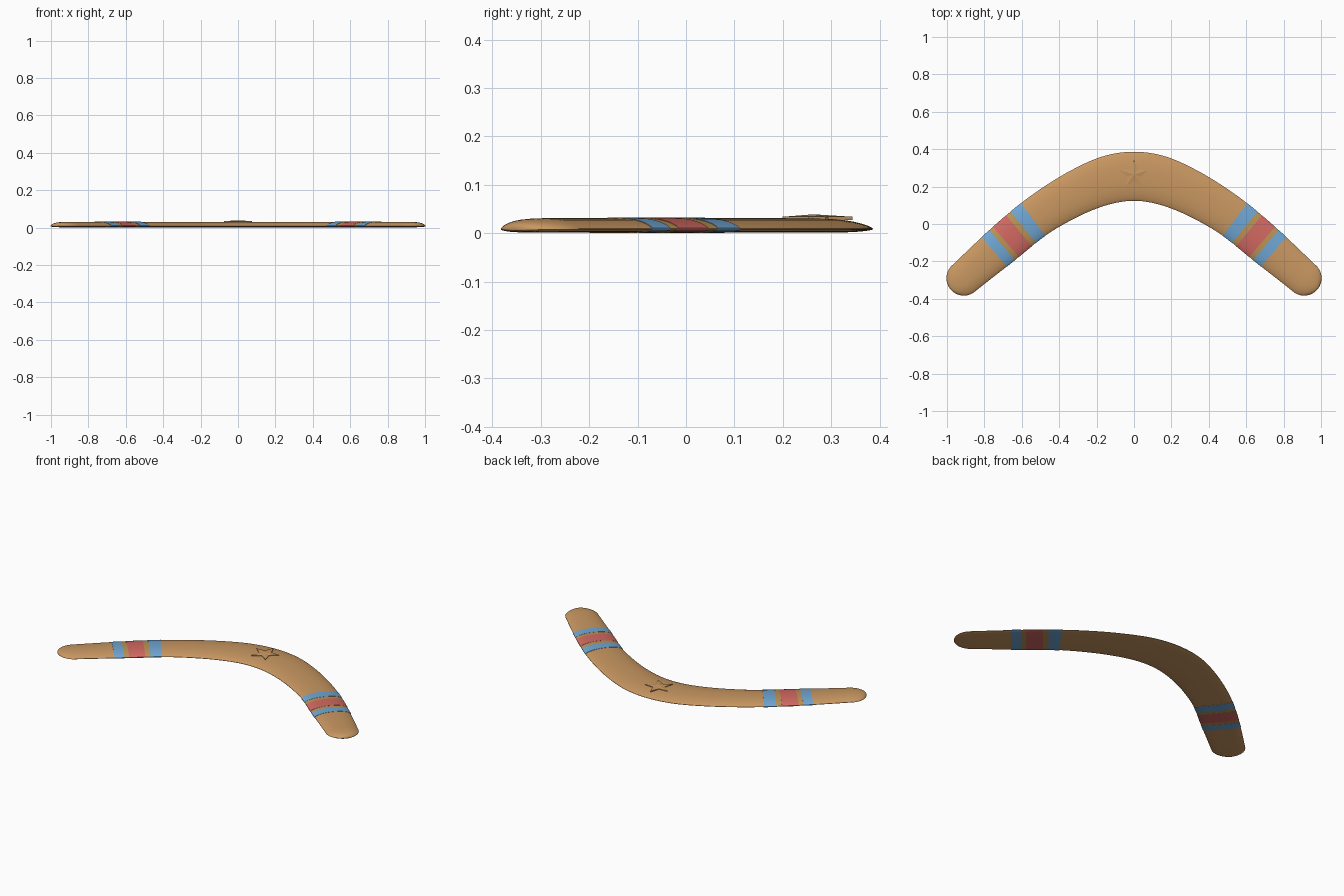
import bpy, bmesh, math
from mathutils import Vector

if "Cube" in bpy.data.objects:
    bpy.data.objects.remove(bpy.data.objects["Cube"])


def material(name, rgb):
    m = bpy.data.materials.new(name)
    m.diffuse_color = (*rgb, 1)
    m.use_nodes = True
    m.node_tree.nodes["Principled BSDF"].inputs["Base Color"].default_value = m.diffuse_color
    return m


wood = material("warm wood", (0.58, 0.31, 0.12))
blue = material("sky blue", (0.16, 0.38, 0.65))
red = material("coral red", (0.64, 0.14, 0.12))
gold = material("ochre", (0.50, 0.29, 0.09))
MATS = [wood, blue, red, gold]

# Centre line of one arm: x, y, half width (the other arm mirrors it)
PATH = [(-.13, .238, .129), (0, .255, .131), (.13, .238, .129), (.27, .185, .121),
        (.41, .11, .114), (.545, .02, .108), (.725, -.13, .104), (.91, -.29, .093),
        (1.09, -.45, .085)]
END = .91
# Painted bands: start x, end x, material index, thickness
BANDS = [(.54, .592, 1, .0012), (.592, .615, 3, .0004), (.615, .685, 2, .0012),
         (.685, .705, 3, .0004), (.705, .747, 1, .0012)]


def sample(x):
    """Smooth interpolation of y and half width along the arm."""
    x = abs(x)
    i = max(k for k in range(1, len(PATH) - 2) if PATH[k][0] <= x or k == 1)
    a, b, c, d = PATH[i - 1:i + 3]
    h = c[0] - b[0]
    t = (x - b[0]) / h
    out = []
    for j in (1, 2):
        m0 = (c[j] - a[j]) / (c[0] - a[0]) * h
        m1 = (d[j] - b[j]) / (d[0] - b[0]) * h
        out.append((2*t**3 - 3*t*t + 1) * b[j] + (t**3 - 2*t*t + t) * m0
                   + (3*t*t - 2*t**3) * c[j] + (t**3 - t*t) * m1)
    return out


def ring(x, f=1.0, push=0.0, raised=0.0):
    """Airfoil cross-section at x; f shrinks it and push moves it for the tips."""
    y, w = sample(x)
    e = .002
    x0, x1 = min(x - e, END - 2*e), min(x + e, END - .0001)
    tan = Vector((x1 - x0, sample(x1)[0] - sample(x0)[0], 0)).normalized()
    nor = Vector((-tan.y, tan.x, 0))
    base = Vector((x, y, 0)) + tan * push
    pts = []
    n = 16
    us = [-math.cos(math.pi * k / n) for k in range(n + 1)]
    prof = lambda u, p, q: max(0, 1 - abs(u) ** p) ** q
    wide = w * f + raised
    g = f ** .7
    for u in us:
        pts.append(base + nor * u * wide
                   + Vector((0, 0, .0095 + (.0215 * prof(u, 2.4, .75) * g) + raised)))
    for u in reversed(us):
        pts.append(base + nor * u * wide
                   + Vector((0, 0, .0075 - (.0063 * prof(u, 4, .8) * g) - raised)))
    return pts


# Rings of the right half from the bend to the tip, each with the colour that follows it
rings = []
for k in range(27):
    rings.append((ring(.54 * k / 27), 0))
rings.append((ring(.54), 0))
for a, b, mi, r in BANDS:
    for k in range(4):
        rings.append((ring(a + (b - a) * k / 3, raised=r), mi if k < 3 else 0))
for k in range(8):
    rings.append((ring(.747 + (END - .0002 - .747) * k / 7), 0))
for k in range(1, 13):
    t = math.pi / 2 * k / 12.15
    rings.append((ring(END - .0002, math.cos(t), .093 * math.sin(t)), 0))

bm = bmesh.new()
loops = [[bm.verts.new(p) for p in pts] for pts, _ in rings]
for i in range(len(loops) - 1):
    A, B = loops[i], loops[i + 1]
    for j in range(len(A)):
        k = (j + 1) % len(A)
        bm.faces.new((A[j], A[k], B[k], B[j])).material_index = rings[i][1]
bm.faces.new(loops[-1])
# Mirror to the left arm
geom = bm.verts[:] + bm.edges[:] + bm.faces[:]
copy = bmesh.ops.duplicate(bm, geom=geom)["geom"]
for v in copy:
    if isinstance(v, bmesh.types.BMVert):
        v.co.x = -v.co.x
bmesh.ops.remove_doubles(bm, verts=bm.verts, dist=.00005)
bmesh.ops.recalc_face_normals(bm, faces=bm.faces)


def finish(bm, name, mats, angle):
    me = bpy.data.meshes.new(name)
    bm.to_mesh(me)
    bm.free()
    for m in mats:
        me.materials.append(m)
    ob = bpy.data.objects.new(name, me)
    bpy.context.collection.objects.link(ob)
    bpy.ops.object.select_all(action='DESELECT')
    ob.select_set(True)
    bpy.context.view_layer.objects.active = ob
    bpy.ops.object.shade_smooth_by_angle(angle=math.radians(angle))
    return ob


finish(bm, "boomerang_body", MATS, 40)

# Raised five-pointed star at the bend
bm = bmesh.new()


def star(z, scale):
    pts = []
    for k in range(10):
        r = (.08 if k % 2 == 0 else .036) * scale
        a = math.pi / 2 + k * math.pi / 5
        pts.append(bm.verts.new((r * math.cos(a), .264 + r * math.sin(a), z)))
    return pts


low, rim = star(.027, 1), star(.034, 1)
peak = bm.verts.new((0, .264, .039))
for k in range(10):
    n = (k + 1) % 10
    bm.faces.new((low[k], low[n], rim[n], rim[k]))
    bm.faces.new((rim[k], rim[n], peak))
bm.faces.new(low[::-1])
bmesh.ops.recalc_face_normals(bm, faces=bm.faces)
finish(bm, "star_relief", [wood], 5)
